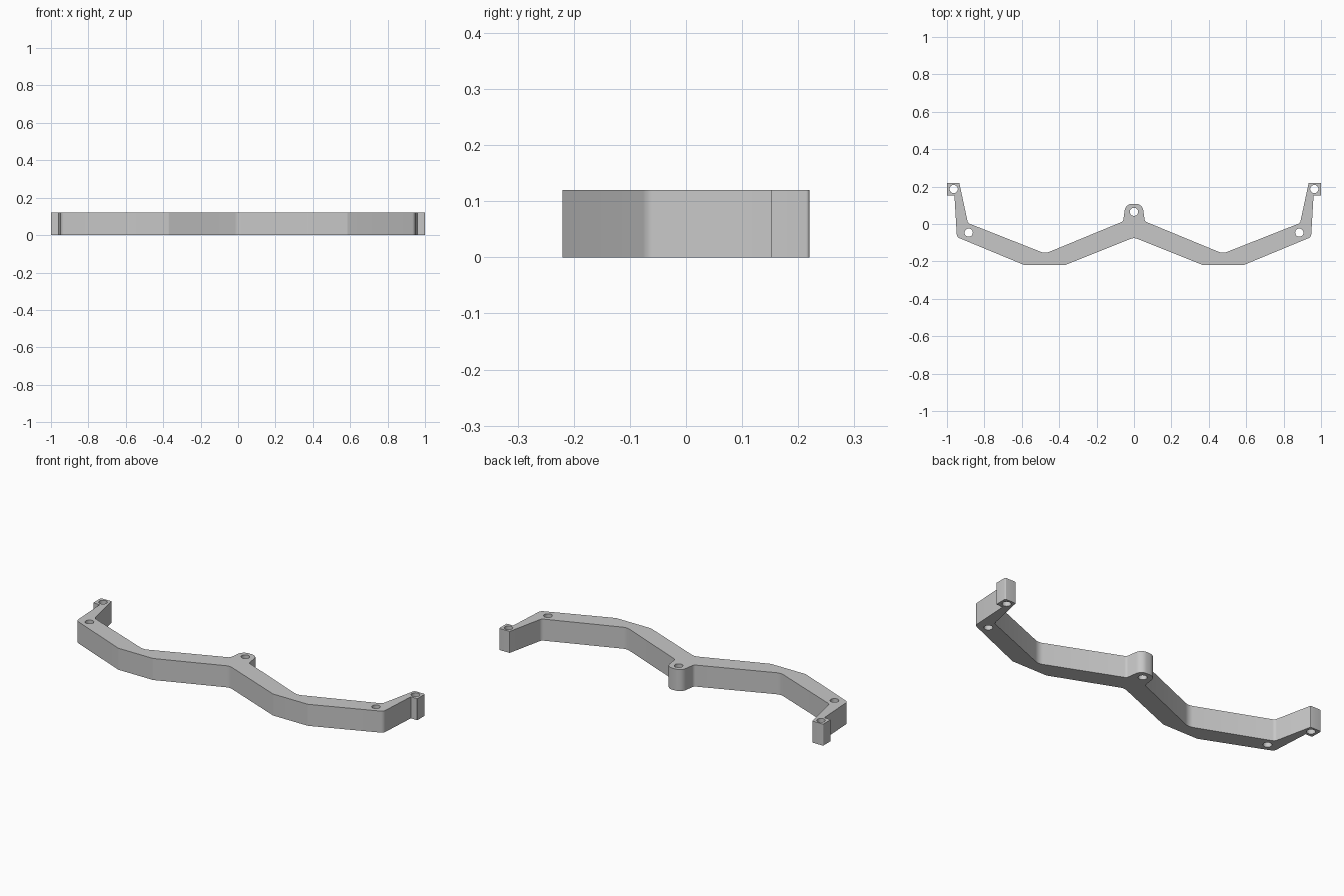
import bpy
import bmesh
import math
from mathutils import Vector

HEIGHT = 0.12
HOLE_RADIUS = 0.022

cube = bpy.data.objects.get("Cube")
if cube:
    bpy.data.objects.remove(cube, do_unlink=True)

grey = bpy.data.materials.new("light grey")
grey.use_nodes = True
colour = (0.575, 0.575, 0.575, 1)
grey.diffuse_color = colour
grey.node_tree.nodes["Principled BSDF"].inputs["Base Color"].default_value = colour


def fillet(before, corner, after, radius, steps=6):
    """Points of a round between two straight edges."""
    p = Vector(corner)
    a = (Vector(before) - p).normalized()
    b = (Vector(after) - p).normalized()
    half_angle = a.angle(b) / 2
    centre = p + (a + b).normalized() * radius / math.sin(half_angle)
    start = (p + a * radius / math.tan(half_angle) - centre).normalized()
    end = (p + b * radius / math.tan(half_angle) - centre).normalized()
    return [centre + start.slerp(end, i / steps) * radius for i in range(steps + 1)]


def circle(cx, cy, radius, count=24):
    return [Vector((cx + radius * math.cos(i * math.tau / count),
                    cy + radius * math.sin(i * math.tau / count))) for i in range(count)]


# Left half of the outline, from the central boss to the lower middle: x, y, corner radius
corners = [
    (0.045, 0.108, 0.04), (0.058, 0.014, 0.018), (0.475, -0.158, 0.06),
    (0.888, 0.005, 0.022), (0.934, 0.22, 0.004), (1.0, 0.22, 0.006),
    (1.0, 0.152, 0.003), (0.96, 0.152, 0), (0.947, -0.07, 0.025),
    (0.585, -0.22, 0.02), (0.37, -0.22, 0.02),
]
ends = [(0, 0.108)] + [c[:2] for c in corners] + [(0, -0.072)]
half = []
for i, (x, y, radius) in enumerate(corners):
    half += fillet(ends[i], (x, y), ends[i + 2], radius) if radius else [Vector((x, y))]

# The middle of the lower edge is softly rounded
low = fillet(ends[-2], ends[-1], (-ends[-2][0], ends[-2][1]), 0.05)
mirrored = [Vector((-p.x, p.y)) for p in reversed(half)]
loops = [half + low + mirrored]

# Screw holes
loops.append(circle(0, 0.065, HOLE_RADIUS))
for side in (-1, 1):
    loops.append(circle(side * 0.964, 0.187, HOLE_RADIUS))
    loops.append(circle(side * 0.884, -0.046, HOLE_RADIUS))

# Extruded bracket with through holes
curve = bpy.data.curves.new("bracket", "CURVE")
curve.dimensions = "2D"
curve.fill_mode = "BOTH"
curve.extrude = HEIGHT / 2
for loop in loops:
    spline = curve.splines.new("POLY")
    spline.points.add(len(loop) - 1)
    for point, co in zip(spline.points, loop):
        point.co = (co.x, co.y, 0, 1)
    spline.use_cyclic_u = True
bracket = bpy.data.objects.new("bracket", curve)
bpy.context.collection.objects.link(bracket)
bpy.ops.object.select_all(action="DESELECT")
bpy.context.view_layer.objects.active = bracket
bracket.select_set(True)
bpy.ops.object.convert(target="MESH")

# Join caps to walls and stand the part on the ground
mesh = bracket.data
bm = bmesh.new()
bm.from_mesh(mesh)
bmesh.ops.remove_doubles(bm, verts=bm.verts, dist=0.0001)
bmesh.ops.translate(bm, verts=bm.verts, vec=(0, 0, HEIGHT / 2))
bmesh.ops.recalc_face_normals(bm, faces=bm.faces)
bm.to_mesh(mesh)
bm.free()
mesh.materials.clear()
mesh.materials.append(grey)
bpy.ops.object.shade_smooth_by_angle(angle=math.radians(30))
